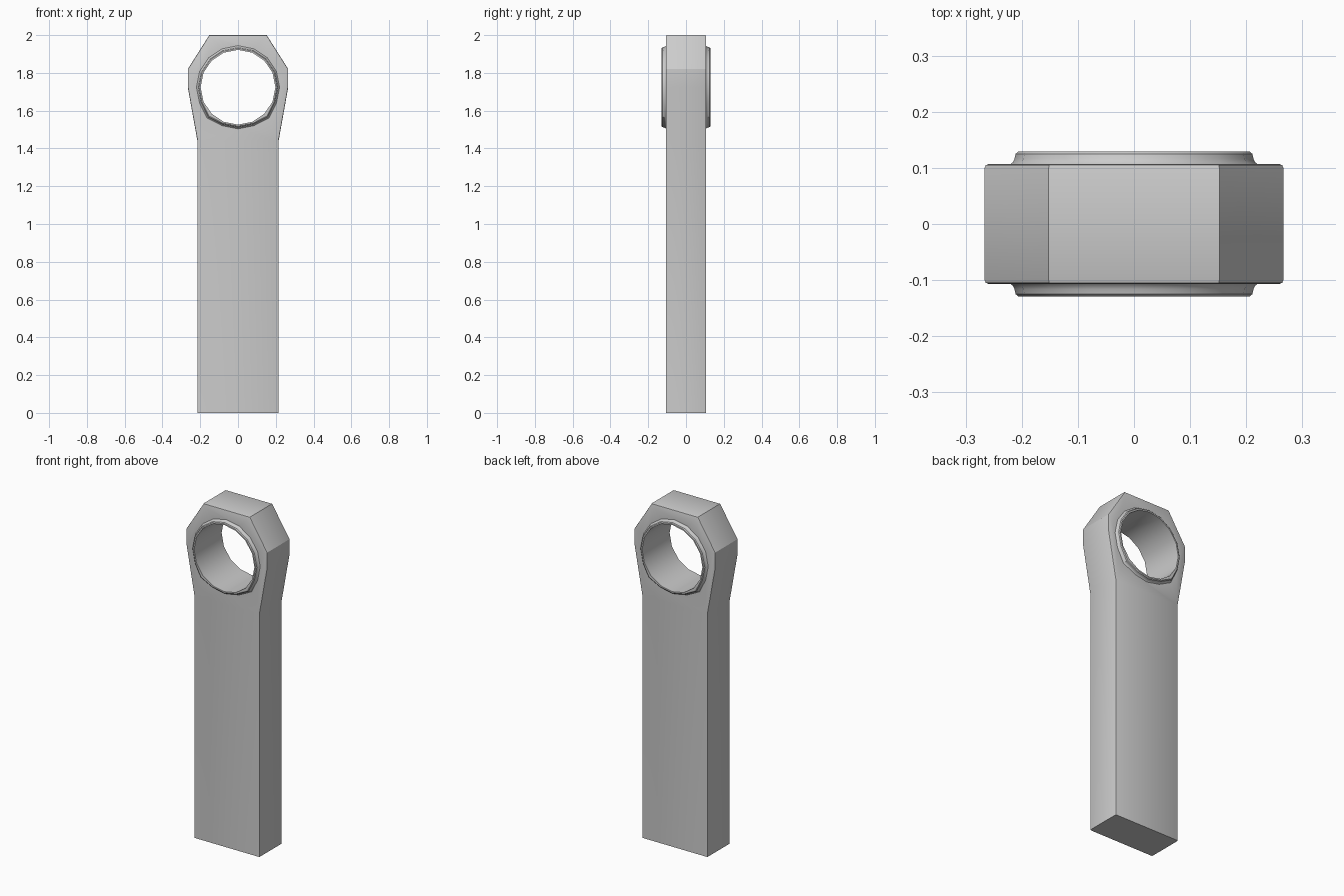
import bpy, bmesh, math

if "Cube" in bpy.data.objects:
    bpy.data.objects.remove(bpy.data.objects["Cube"])

HOLE_Z = 1.724
SIDES = 16


def make_object(name, bm):
    bmesh.ops.recalc_face_normals(bm, faces=bm.faces)
    mesh = bpy.data.meshes.new(name)
    bm.to_mesh(mesh)
    bm.free()
    obj = bpy.data.objects.new(name, mesh)
    bpy.context.collection.objects.link(obj)
    return obj


def lathe_y(name, profile, bulge=0.0):
    """Closed solid round the hole axis from (radius, y) rings; bulge widens the lower diagonals."""
    bm = bmesh.new()
    rings = []
    for r, y in profile:
        ring = []
        for i in range(SIDES):
            a = 2 * math.pi * i / SIDES
            k = r * (1 + (bulge if i in (10, 14) else 0))
            ring.append(bm.verts.new((k * math.cos(a), y, HOLE_Z + k * math.sin(a))))
        rings.append(ring)
    for a, b in zip(rings, rings[1:]):
        for i in range(SIDES):
            j = (i + 1) % SIDES
            bm.faces.new((a[i], a[j], b[j], b[i]))
    bm.faces.new(rings[0])
    bm.faces.new(rings[-1])
    return make_object(name, bm)


# Flat arm with faceted head, front and back rims softened
half = [(0.215, 0), (0.215, 1.44), (0.266, 1.725), (0.266, 1.82), (0.152, 2.0)]
outline = half + [(-x, z) for x, z in reversed(half)]
T = 0.1065
bm = bmesh.new()
front = bm.faces.new([bm.verts.new((x, -T, z)) for x, z in outline])
ext = bmesh.ops.extrude_face_region(bm, geom=[front], use_keep_orig=True)
bmesh.ops.translate(bm, vec=(0, 2 * T, 0),
                    verts=[v for v in ext["geom"] if isinstance(v, bmesh.types.BMVert)])
rims = [e for e in bm.edges
        if abs(e.verts[0].co.y - e.verts[1].co.y) < 1e-5
        and max(v.co.z for v in e.verts) > 0.01]
bmesh.ops.bevel(bm, geom=rims, offset=0.006, segments=2, profile=0.5, affect='EDGES')
arm = make_object("arm", bm)

# Raised collar on both faces, with rounded lip and flared foot
lip = [(0.206, 0.129), (0.211, 0.125), (0.213, 0.116), (0.216, 0.110), (0.222, 0.105)]
collar = lathe_y("collar", lip + [(r, -y) for r, y in reversed(lip)], bulge=0.05)

# Through bore
bore = lathe_y("bore_cutter", [(0.198, 0.3), (0.198, -0.3)])

for tool, op in ((collar, 'UNION'), (bore, 'DIFFERENCE')):
    tool.hide_render = True
    mod = arm.modifiers.new(tool.name, 'BOOLEAN')
    mod.object = tool
    mod.operation = op
    mod.solver = 'EXACT'

bpy.context.view_layer.objects.active = arm
for o in bpy.context.selected_objects:
    o.select_set(False)
arm.select_set(True)
for m in list(arm.modifiers):
    bpy.ops.object.modifier_apply(modifier=m.name)
for tool in (collar, bore):
    bpy.data.objects.remove(tool)
bpy.ops.object.shade_smooth_by_angle(angle=math.radians(25))
